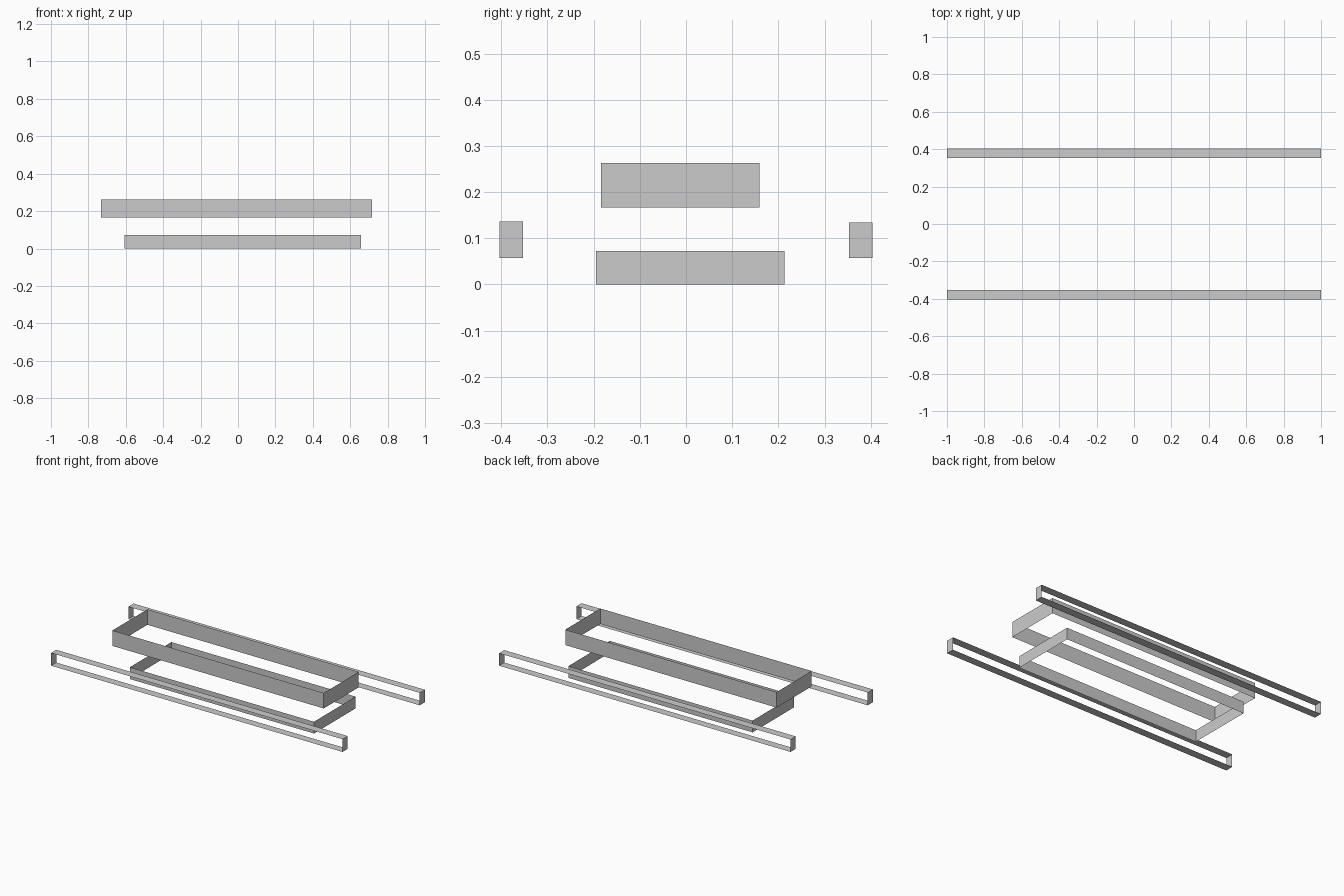
import bpy, bmesh

if "Cube" in bpy.data.objects:
    bpy.data.objects.remove(bpy.data.objects["Cube"])


def open_box(name, x, y, z, open_axis):
    """Thin-walled box with the two faces along open_axis removed."""
    bm = bmesh.new()
    bmesh.ops.create_cube(bm, size=1)
    bm.normal_update()
    caps = [f for f in bm.faces if abs(f.normal[open_axis]) > 0.9]
    bmesh.ops.delete(bm, geom=caps, context='FACES_ONLY')
    for v in bm.verts:
        for axis, (lo, hi) in enumerate((x, y, z)):
            v.co[axis] = hi if v.co[axis] > 0 else lo
    mesh = bpy.data.meshes.new(name)
    bm.to_mesh(mesh)
    bm.free()
    bpy.context.collection.objects.link(bpy.data.objects.new(name, mesh))


# Stacked frames, open at top and bottom
open_box("upper_frame", (-0.733, 0.717), (-0.184, 0.159), (0.167, 0.263), 2)
open_box("lower_frame", (-0.606, 0.658), (-0.195, 0.213), (0, 0.073), 2)

# Long side rails, open towards front and back
open_box("front_rail", (-1, 1), (-0.404, -0.353), (0.057, 0.136), 1)
open_box("back_rail", (-1, 1), (0.353, 0.404), (0.057, 0.134), 1)
